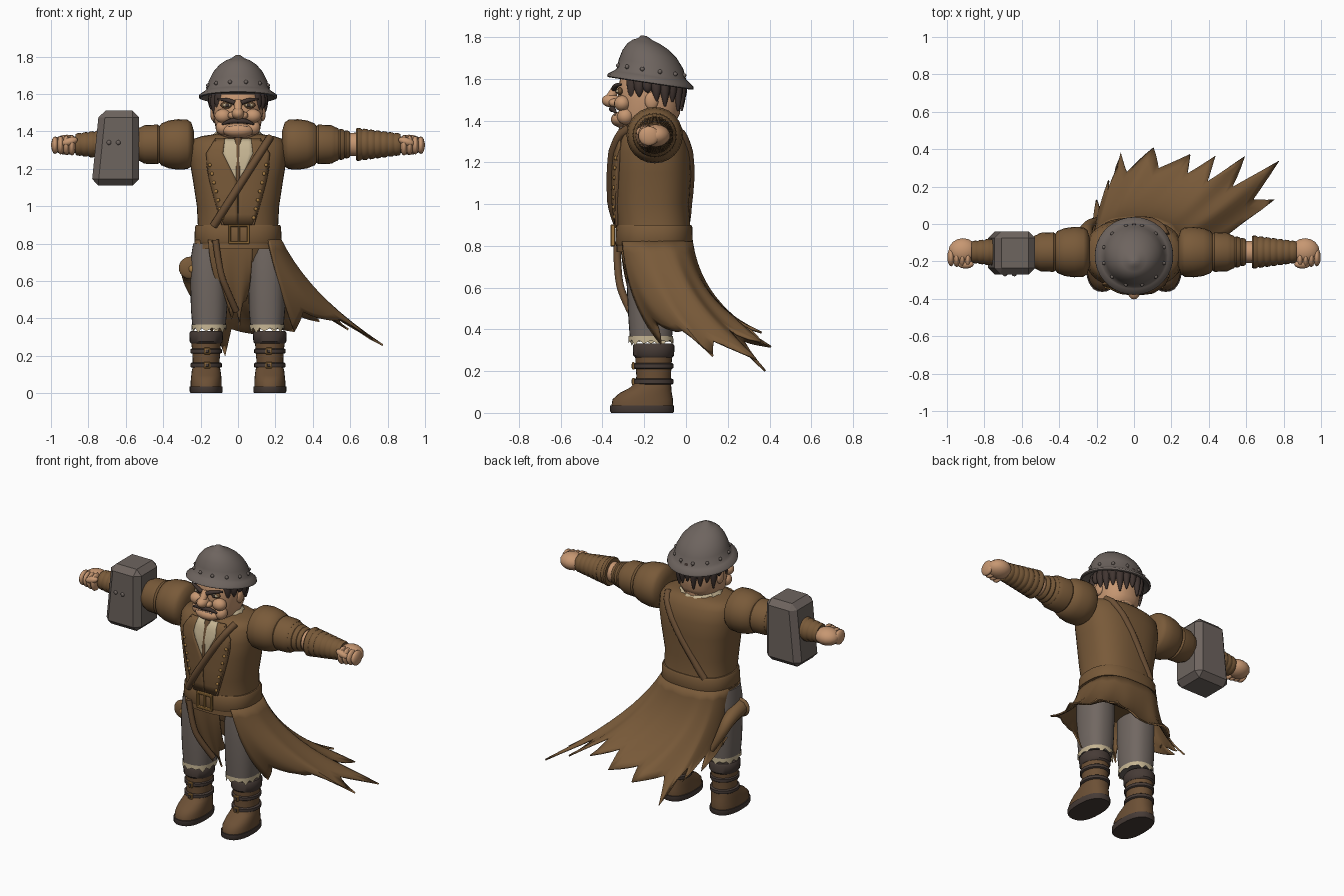
import bpy, bmesh, math
from mathutils import Vector, Matrix

cube = bpy.data.objects.get("Cube")
if cube:
    bpy.data.objects.remove(cube, do_unlink=True)


def material(name, rgb):
    m = bpy.data.materials.new(name)
    m.use_nodes = True
    m.diffuse_color = (*rgb, 1)
    m.node_tree.nodes["Principled BSDF"].inputs["Base Color"].default_value = (*rgb, 1)
    return m


COAT = material("coat brown", (.19, .102, .041))
LEATHER = material("leather brown", (.15, .08, .036))
GREY = material("iron grey", (.155, .128, .114))
CLOTH = material("trouser grey", (.165, .137, .121))
SKIN = material("skin", (.57, .31, .167))
HAIR = material("dark hair", (.052, .035, .03))
DARK = material("dark leather", (.062, .044, .037))
CREAM = material("cream linen", (.56, .46, .29))
GOLD = material("brass", (.38, .2, .055))


def finish(name, bm, mat, smooth=40):
    bmesh.ops.recalc_face_normals(bm, faces=bm.faces)
    me = bpy.data.meshes.new(name)
    bm.to_mesh(me)
    bm.free()
    me.materials.append(mat)
    ob = bpy.data.objects.new(name, me)
    bpy.context.collection.objects.link(ob)
    if smooth:
        bpy.ops.object.select_all(action='DESELECT')
        ob.select_set(True)
        bpy.context.view_layer.objects.active = ob
        bpy.ops.object.shade_smooth_by_angle(angle=math.radians(smooth))
    return ob


def loft(name, secs, mat, axis='z', c=(0, 0), p=2, n=28, jag=0, caps=True, smooth=40):
    """Stack of superellipse rings: (position, radius a, radius b, offset b)."""
    bm, rings = bmesh.new(), []
    for k, (t, ra, rb, ob) in enumerate(secs):
        ring = []
        for i in range(n):
            a = math.tau * i / n
            ca, sa = math.cos(a), math.sin(a)
            u = c[0] + ra * math.copysign(abs(ca) ** (2 / p), ca)
            v = c[1] + ob + rb * math.copysign(abs(sa) ** (2 / p), sa)
            h = t - (jag * (1 + i % 3) / 3 if k == 0 and i % 2 else 0)
            ring.append(bm.verts.new((u, v, h) if axis == 'z' else (h, u, v)))
        rings.append(ring)
    for r0, r1 in zip(rings, rings[1:]):
        for i in range(n):
            j = (i + 1) % n
            bm.faces.new((r0[i], r0[j], r1[j], r1[i]))
    if caps:
        bm.faces.new(rings[0])
        bm.faces.new(rings[-1])
    return finish(name, bm, mat, smooth)


def ball(name, loc, size, mat, rot=(0, 0, 0), seg=16):
    bm = bmesh.new()
    bmesh.ops.create_uvsphere(bm, u_segments=seg, v_segments=seg // 2 + 1, radius=1)
    ob = finish(name, bm, mat, 60)
    ob.location, ob.scale, ob.rotation_euler = loc, size, rot


def box(name, loc, size, mat, bevel=.004):
    bm = bmesh.new()
    bmesh.ops.create_cube(bm, size=1, matrix=Matrix.Translation(loc) @ Matrix.Diagonal((*size, 1)))
    bmesh.ops.bevel(bm, geom=bm.edges[:], offset=bevel, segments=1, affect='EDGES')
    return finish(name, bm, mat, 0)


def tube(name, pts, r, mat, radii=None, kind='NURBS'):
    cu = bpy.data.curves.new(name, 'CURVE')
    cu.dimensions, cu.bevel_depth, cu.bevel_resolution, cu.use_fill_caps = '3D', r, 3, True
    sp = cu.splines.new(kind)
    sp.points.add(len(pts) - 1)
    for i, q in enumerate(pts):
        sp.points[i].co = (*q, 1)
        sp.points[i].radius = radii[i] if radii else 1
    if kind == 'NURBS':
        sp.order_u, sp.use_endpoint_u = 3, True
    cu.materials.append(mat)
    bpy.context.collection.objects.link(bpy.data.objects.new(name, cu))


def solidify(ob, t):
    m = ob.modifiers.new("thickness", 'SOLIDIFY')
    m.thickness, m.offset = t, 0


def sheet(name, top, tips, mat, per=6, rows=10, notch=.2, sag=.52, fold=.012, flare=1.0):
    """Tattered hanging cloth: each column bends from top(u) to a ragged tip."""
    bm, cols, total = bmesh.new(), [], per * (len(tips) - 1)
    for i in range(total + 1):
        k = min(i // per, len(tips) - 2)
        f = i / per - k
        a, b = Vector(top(i / total)), Vector(tips[k]).lerp(Vector(tips[k + 1]), f)
        mid = a.lerp(b, .12)
        mid.z = sag
        mid.x *= flare if mid.x > 0 else 1
        reach = 1 - notch * (1 - abs(2 * f - 1)) * (1 + .3 * math.sin(k * 5))
        col = []
        for j in range(rows + 1):
            t = reach * j / rows
            q = a * (1 - t) ** 2 + mid * (2 * t * (1 - t)) + b * t * t
            q += Vector((.4, .6, .5)) * fold * t * math.sin(i * math.tau / per * .75)
            col.append(bm.verts.new(q))
        cols.append(col)
    for c0, c1 in zip(cols, cols[1:]):
        for j in range(rows):
            bm.faces.new((c0[j], c1[j], c1[j + 1], c0[j + 1]))
    solidify(finish(name, bm, mat, 50), .01)


# Coat body, and a helper that finds its surface
TORSO = [(.77, .23, .183, -.15), (.9, .215, .175, -.155), (1.0, .22, .18, -.165),
         (1.15, .243, .186, -.16), (1.25, .26, .184, -.16), (1.33, .256, .165, -.158),
         (1.36, .235, .14, -.157), (1.375, .19, .125, -.157), (1.385, .12, .1, -.16)]
loft("coat_body", TORSO, COAT, p=2.5, n=40)


def surface(x, z, off=0, side=-1):
    for s0, s1 in zip(TORSO, TORSO[1:]):
        if z <= s1[0]:
            break
    f = min((z - s0[0]) / (s1[0] - s0[0]), 1)
    rx, ry, cy = (s0[i] + (s1[i] - s0[i]) * f for i in (1, 2, 3))
    d = max(0, 1 - min(abs(x) / rx, 1) ** 2.5) ** .4
    return Vector((x, cy + side * (ry * d + off), z))


def patch(name, rows, mat, off, n=6):
    bm, grid = bmesh.new(), []
    for (z0, l0, r0), (z1, l1, r1) in zip(rows, rows[1:]):
        for k in range(5):
            f = k / 4
            z, l, r = z0 + (z1 - z0) * f, l0 + (l1 - l0) * f, r0 + (r1 - r0) * f
            grid.append([bm.verts.new(surface(l + (r - l) * i / n, z, off)) for i in range(n + 1)])
    for g0, g1 in zip(grid, grid[1:]):
        for i in range(n):
            bm.faces.new((g0[i], g0[i + 1], g1[i + 1], g1[i]))
    bmesh.ops.remove_doubles(bm, verts=bm.verts, dist=.0005)
    solidify(finish(name, bm, mat), .009)


# Shirt, lapels, buttons and sash
patch("shirt", [(1.36, -.08, .08), (1.28, -.085, .085), (1.13, -.015, .015)], CREAM, .004)
tube("shirt_placket", [surface(0, z, .004) for z in (1.36, 1.25, 1.13)], .017, LEATHER, [1.2, 1, .6])
for s in (-1, 1):
    patch("lapel", [(1.36, s * .07, s * .12), (1.28, s * .08, s * .17), (1.13, s * .005, s * .15),
                    (.9, 0, s * .08)], COAT, .008)
    tube("lapel_edge", [surface(s * x, z, .009) for x, z in
                        ((.12, 1.35), (.17, 1.28), (.15, 1.13), (.08, .9))], .007, LEATHER)
    for i in range(7):
        ball("button", surface(s * (.15 - .011 * i), 1.22 - .047 * i, .014), (.01, .008, .01), GOLD, seg=8)
for side, off, name in ((-1, .014, "sash_front"), (1, -.004, "sash_back")):
    tube(name, [surface(.17 - .3 * i / 16, 1.365 - .47 * i / 16, off, side) for i in range(17)],
         .021, LEATHER, kind='POLY')
loft("linen_collar", [(1.36, .16, .135, 0), (1.4, .115, .1, 0)], CREAM, c=(0, -.155), jag=.03, caps=False)

# Belt and buckle
loft("belt", [(.8, .228, .181, 0), (.81, .234, .186, 0), (.89, .23, .183, 0), (.9, .224, .178, 0)],
     COAT, c=(0, -.153), p=2.5, n=40)
for s in (-1, 1):
    box("buckle_side", (.005 + s * .05, -.35, .85), (.014, .022, .105), GOLD)
    box("buckle_bar", (.005, -.35, .85 + s * .046), (.105, .022, .014), GOLD)
box("buckle_pin", (.005, -.35, .85), (.012, .015, .08), GOLD)

# Windblown coat tail and front flaps
TIPS = [(.3, -.12, .33), (.48, -.05, .4), (.75, .13, .27), (.77, .33, .25), (.59, .36, .34),
        (.44, .37, .39), (.3, .37, .33), (.1, .4, .31), (-.07, .38, .2), (-.13, .24, .32),
        (-.2, .13, .36), (-.24, -.08, .5)]


def waist(u):
    a = math.radians(-52 + 265 * u)
    ca, sa = math.cos(a), math.sin(a)
    return (.228 * math.copysign(abs(ca) ** .75, ca), -.152 + .18 * math.copysign(abs(sa) ** .75, sa), .82)


sheet("coat_tail", waist, TIPS, COAT, flare=1.3)
sheet("front_flap", lambda u: (-.16 + .24 * u, -.31, .82),
      [(-.07, -.22, .5), (-.03, -.2, .4), (.01, -.18, .36), (.04, -.2, .5)], COAT, sag=.62)
tube("hanging_strap", [(-.12, -.33, .82), (-.1, -.33, .65), (-.05, -.29, .53), (-.01, -.24, .44)], .018, LEATHER)

# Horn on the hip
tube("hip_horn", [(-.2, .02, .46), (-.25, .0, .56), (-.265, -.08, .66), (-.255, -.2, .67)],
     .05, COAT, [.3, .6, .9, 1])
ball("horn_rim", (-.255, -.2, .67), (.062, .022, .06), COAT)
ball("horn_stud", (-.245, -.22, .665), (.02, .01, .02), GOLD, seg=8)

# Legs and boots
loft("coat_underside", [(.7, .15, .1, 0), (.75, .18, .12, 0), (.84, .2, .15, 0)], COAT, c=(0, -.16), p=2.5)
for s in (-1, 1):
    c = (s * .155, -.168)
    loft("trouser_leg", [(.345, .088, .1, 0), (.45, .097, .108, 0), (.6, .1, .115, 0), (.72, .098, .115, 0),
                         (.8, .085, .11, 0)], CLOTH, c=c, p=2.4)
    loft("ragged_hem", [(.348, .093, .108, 0), (.368, .094, .107, 0)], CREAM, c=c, p=2.4, jag=.026, n=26, caps=False)
    c = (s * .17, -.155)
    loft("boot_shaft", [(.1, .072, .085, 0), (.18, .072, .083, 0), (.28, .08, .089, 0)], LEATHER, c=c)
    loft("boot_cuff", [(.265, .08, .088, 0), (.275, .088, .098, 0), (.32, .09, .1, 0), (.333, .082, .092, 0)], DARK, c=c)
    for z in (.15, .225):
        loft("boot_strap", [(z - .014, .077, .088, 0), (z - .009, .084, .095, 0), (z + .009, .084, .095, 0),
                            (z + .014, .077, .088, 0)], DARK, c=c)
        box("boot_buckle", (s * .165, -.252, z), (.035, .014, .036), GOLD)
        box("boot_buckle_gap", (s * .165, -.257, z), (.018, .008, .018), DARK, .001)
    loft("boot_sole", [(0, .084, .148, -.055), (.008, .088, .153, -.055), (.035, .088, .153, -.055)], DARK, c=c, p=2.4)
    loft("boot_foot", [(.035, .083, .147, -.055), (.065, .083, .145, -.052), (.095, .08, .125, -.038),
                       (.12, .077, .1, -.015), (.15, .07, .082, 0)], LEATHER, c=c, p=2.3)

# Arms: puffed sleeve, gathered rings, bare elbow, wrapped forearm, fist
ARM = (-.15, 1.33)
PUFF = [(.235, .07), (.25, .118), (.27, .132), (.32, .135), (.37, .128), (.41, .112),
        (.42, .098), (.43, .106), (.5, .103), (.52, .092)]


def rings(x0, x1, r0, r1, n):
    out = []
    for i in range(n):
        for f, k in ((.02, .93), (.25, 1), (.75, 1), (.98, .93)):
            t = (i + f) / n
            r = (r0 + (r1 - r0) * t) * k
            out.append((x0 + (x1 - x0) * t, r, r, 0))
    return out


for s in (-1, 1):
    def limb(name, secs, mat):
        loft(name, [(s * x, a, b, o) for x, a, b, o in secs], mat, 'x', ARM, n=24)
    limb("sleeve_puff", [(x, r, r, 0) for x, r in PUFF], COAT)
    limb("sleeve_rings", rings(.51, .6, .094, .07, 3), COAT)
    limb("elbow", [(.58, .058, .06, 0), (.65, .06, .064, 0)], SKIN)
    limb("forearm_wrap", rings(.63, .87, .09, .058, 7), COAT)
    ball("palm", (s * .915, -.145, 1.328), (.078, .07, .054), SKIN)
    for i in range(4):
        ball("finger", (s * (.888 + .03 * i), -.19 + .004 * i, 1.326), (.021, .05, .056 - .003 * i), SKIN, seg=12)
    ball("thumb", (s * .9, -.215, 1.345), (.045, .024, .022), SKIN, (0, s * .3, 0), 12)

# Hammer head
hammer = box("hammer_head", (-.636, -.155, 1.31), (.214, .23, .4), GREY, .035)
for v in hammer.data.vertices:
    if v.co.x < -.636:
        v.co.x -= .04 * (1.51 - v.co.z) / .4
for x in (-.69, -.64):
    ball("hammer_rivet", (x, -.27, 1.34), (.013, .01, .013), GREY, seg=10)

# Head and face
loft("neck", [(1.33, .1, .09, 0), (1.48, .1, .1, 0)], SKIN, c=(0, -.14))
loft("head", [(1.365, .085, .1, -.03), (1.385, .11, .135, -.015), (1.43, .122, .145, 0), (1.5, .135, .15, 0),
              (1.56, .132, .15, 0), (1.6, .125, .14, 0)], SKIN, c=(0, -.175), p=2.4, smooth=60)
ball("chin", (0, -.305, 1.405), (.085, .055, .04), SKIN)
ball("nose", (0, -.358, 1.495), (.034, .046, .032), SKIN)
tube("nose_bridge", [(0, -.33, 1.56), (0, -.35, 1.53), (0, -.37, 1.5)], .022, SKIN)
tube("mouth", [(-.05, -.335, 1.422), (0, -.352, 1.428), (.05, -.335, 1.422)], .006, DARK)
for s in (-1, 1):
    ball("nostril", (s * .032, -.345, 1.485), (.022, .025, .02), SKIN)
    ball("cheek", (s * .08, -.305, 1.482), (.045, .04, .038), SKIN)
    ball("jowl", (s * .08, -.29, 1.42), (.04, .04, .04), SKIN)
    ball("eyelid", (s * .06, -.315, 1.54), (.033, .014, .019), LEATHER)
    ball("eye", (s * .06, -.318, 1.54), (.024, .018, .011), CREAM)
    ball("pupil", (s * .058, -.334, 1.54), (.01, .005, .01), DARK, seg=10)
    tube("brow", [(s * .018, -.345, 1.552), (s * .06, -.34, 1.572), (s * .11, -.31, 1.572)], .013, HAIR, [1, 1, .4])
    tube("moustache", [(0, -.355, 1.455), (s * .04, -.353, 1.46), (s * .085, -.335, 1.437)], .016, HAIR, [.9, 1, .3])
    ball("ear", (s * .13, -.165, 1.495), (.018, .033, .042), SKIN)

# Hair tufts under the helmet
loft("hair_cap", [(1.53, .138, .1, 0), (1.58, .142, .125, 0)], HAIR, c=(0, -.13), p=2.3)
for i in range(17):
    a = math.radians(-42 + 264 * i / 16)
    x, y = math.cos(a), math.sin(a)
    low = 1.445 + .022 * (i % 3) + (.045 if y < .15 else 0)
    tube("hair_tuft", [(.122 * x, -.165 + .135 * y, 1.6), (.146 * x, -.16 + .15 * y, 1.55),
                       (.138 * x, -.16 + .145 * y, low)], .03, HAIR, [1, 1, .15])

# Helmet, tilted back with the crown leaning forward
HELMET = [(.025, .14, .14, 0), (-.008, .2, .2, 0), (-.004, .21, .21, 0), (.008, .208, .208, 0),
          (.026, .182, .182, 0), (.038, .168, .168, 0), (.085, .156, .156, 0), (.13, .132, .132, 0),
          (.165, .1, .1, 0), (.187, .066, .066, 0), (.198, .036, .036, 0), (.214, .014, .014, 0)]
tilt = Matrix.Translation((0, -.17, 1.585)) @ Matrix.Rotation(-.15, 4, 'X')
helmet = loft("helmet", HELMET, GREY, n=36, smooth=50)
for v in helmet.data.vertices:
    v.co.y -= 1.4 * v.co.z ** 2
helmet.matrix_world = tilt
for i in range(12):
    a = math.tau * (i + .5) / 12
    ball("helmet_rivet", tilt @ Vector((.165 * math.cos(a), .165 * math.sin(a) - .005, .055)),
         (.011, .011, .011), GREY, seg=8)
